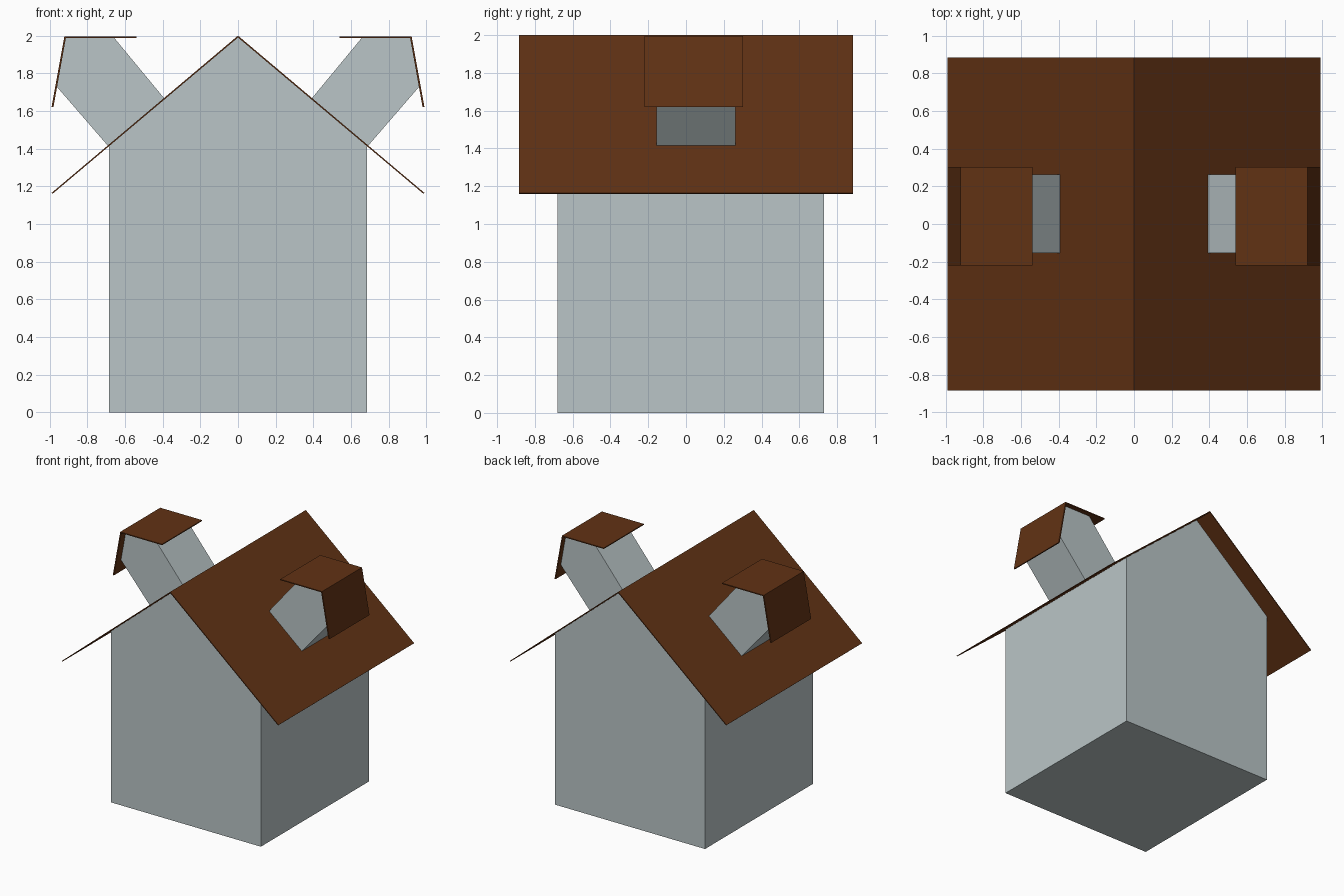
import bpy

if "Cube" in bpy.data.objects:
    bpy.data.objects.remove(bpy.data.objects["Cube"])


def material(name, color):
    mat = bpy.data.materials.new(name)
    mat.diffuse_color = (*color, 1)
    mat.use_nodes = True
    mat.node_tree.nodes["Principled BSDF"].inputs["Base Color"].default_value = mat.diffuse_color
    return mat


WALL = material("pale_wall", (0.49, 0.56, 0.57))
ROOF = material("brown_roof", (0.12, 0.032, 0.007))


def prism(name, profile, y0, y1, mat):
    """Extrude an (x, z) outline from y0 to y1."""
    area = sum(a[0] * b[1] - b[0] * a[1]
               for a, b in zip(profile, profile[1:] + profile[:1]))
    if area < 0:
        profile = profile[::-1]
    n = len(profile)
    verts = [(x, y, z) for y in (y0, y1) for x, z in profile]
    faces = [list(range(n)), list(range(2 * n - 1, n - 1, -1))]
    faces += [[i, i + n, (i + 1) % n + n, (i + 1) % n] for i in range(n)]
    mesh = bpy.data.meshes.new(name)
    mesh.from_pydata(verts, [], faces)
    mesh.materials.append(mat)
    obj = bpy.data.objects.new(name, mesh)
    bpy.context.collection.objects.link(obj)
    return obj


# Gabled house body
prism("house_walls", [(-0.685, 0), (0.685, 0), (0.685, 1.414), (0, 1.992), (-0.685, 1.414)],
      -0.68, 0.73, WALL)

# Thin main roof with overhanging eaves
prism("main_roof", [(-0.99, 1.165), (0, 2), (0.99, 1.165),
                    (0.985, 1.16), (0, 1.99), (-0.985, 1.16)], -0.885, 0.885, ROOF)

# Tilted dormers, each standing square to its roof slope
dormer = [(0.688, 1.412), (0.963, 1.73), (0.918, 1.988), (0.657, 1.988), (0.39, 1.665)]
dormer_roof = [(0.54, 1.995), (0.922, 1.995), (0.99, 1.62),
               (0.98, 1.62), (0.914, 1.987), (0.54, 1.987)]
for side, s in (("right", 1), ("left", -1)):
    prism(side + "_dormer", [(s * x, z) for x, z in dormer], -0.155, 0.262, WALL)
    prism(side + "_dormer_roof", [(s * x, z) for x, z in dormer_roof], -0.22, 0.302, ROOF)
